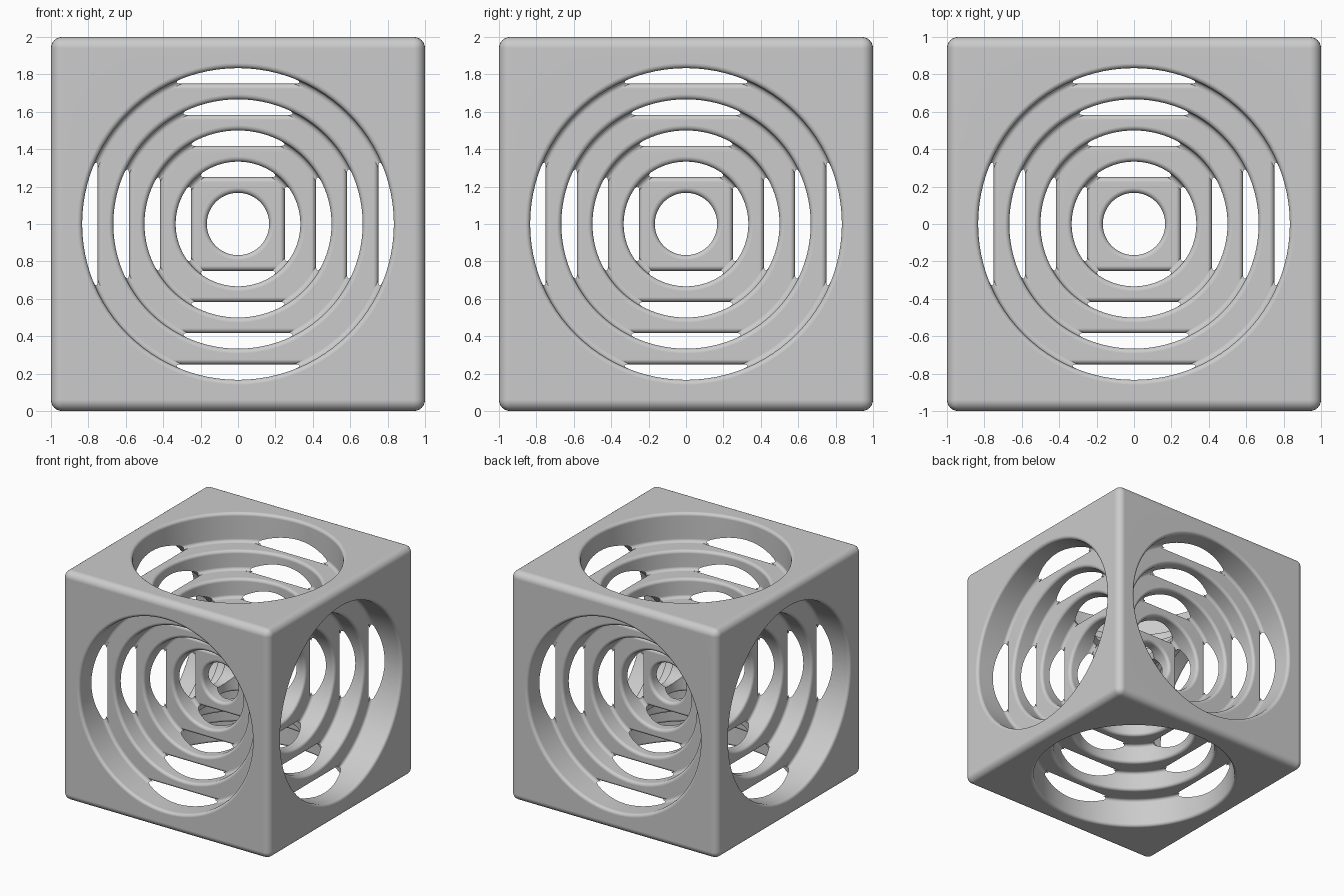
import bpy, bmesh, math
from mathutils import Matrix

old = bpy.data.objects.get("Cube")
if old:
    bpy.data.objects.remove(old, do_unlink=True)

gray = bpy.data.materials.new("plain_gray")
gray.use_nodes = True
COLOR = (0.6, 0.6, 0.6, 1)
gray.diffuse_color = COLOR
gray.node_tree.nodes["Principled BSDF"].inputs["Base Color"].default_value = COLOR

CENTER = (0, 0, 1)
ROUND = 0.026      # radius of the hole rims and inner fillets
ARC = 6
SIDES = 96


def add_object(name, bm):
    mesh = bpy.data.meshes.new(name)
    bmesh.ops.recalc_face_normals(bm, faces=bm.faces)
    bm.to_mesh(mesh)
    bm.free()
    obj = bpy.data.objects.new(name, mesh)
    bpy.context.collection.objects.link(obj)
    obj.location = CENTER
    return obj


def hole_profile(half, radius, inner_half):
    """Radius and height from the mouth inward: flared rim, wall, fillet."""
    pts = [(radius + ROUND, half + 0.1)]
    for i in range(ARC + 1):
        t = math.radians(90) * i / ARC
        pts.append((radius + ROUND * (1 - math.sin(t)),
                    half - ROUND * (1 - math.cos(t))))
    if inner_half:
        for i in range(ARC + 1):
            t = math.radians(90) * i / ARC
            pts.append((radius - ROUND * (1 - math.cos(t)),
                        inner_half + ROUND * (1 - math.sin(t))))
    return pts + [(r, -z) for r, z in reversed(pts)]


def lathe(name, profile, axis):
    bm = bmesh.new()
    rings = []
    for r, z in profile:
        rings.append([bm.verts.new((r * math.cos(a), r * math.sin(a), z))
                      for a in (math.tau * k / SIDES for k in range(SIDES))])
    for lower, upper in zip(rings, rings[1:]):
        for k in range(SIDES):
            n = (k + 1) % SIDES
            bm.faces.new((lower[k], lower[n], upper[n], upper[k]))
    bm.faces.new(rings[0])
    bm.faces.new(rings[-1])
    if axis != "Z":
        turn = Matrix.Rotation(math.radians(90), 3, "Y" if axis == "X" else "X")
        bmesh.ops.transform(bm, matrix=turn, verts=bm.verts)
    return add_object(name, bm)


def cube_layer(name, half, radius, inner_half, edge_round):
    # Rounded block
    bm = bmesh.new()
    bmesh.ops.create_cube(bm, size=2 * half)
    bmesh.ops.bevel(bm, geom=bm.edges[:], offset=edge_round, segments=ARC,
                    profile=0.5, affect="EDGES")
    obj = add_object(name, bm)
    obj.data.materials.append(gray)
    bpy.ops.object.select_all(action="DESELECT")
    obj.select_set(True)
    bpy.context.view_layer.objects.active = obj

    # Round holes bored along all three axes
    for axis in "XYZ":
        cutter = lathe("hole_cutter", hole_profile(half, radius, inner_half), axis)
        cutter.hide_render = True
        cut = obj.modifiers.new("bore", "BOOLEAN")
        cut.operation = "DIFFERENCE"
        cut.solver = "EXACT"
        cut.object = cutter
        bpy.ops.object.modifier_apply(modifier=cut.name)
        bpy.data.objects.remove(cutter, do_unlink=True)

    bpy.ops.object.shade_smooth_by_angle(angle=math.radians(30))
    weighted = obj.modifiers.new("flat_face_normals", "WEIGHTED_NORMAL")
    weighted.keep_sharp = True


# Nested cubes, from the outside in
names = ["outer_cube", "second_cube", "third_cube", "fourth_cube", "core_cube"]
halves = [1.0, 0.75, 0.583, 0.417, 0.25]
for i, name in enumerate(names):
    inner = halves[i + 1] if i + 1 < len(halves) else None
    cube_layer(name, halves[i], (5 - i) / 6, inner, 0.06 if i == 0 else ROUND)
